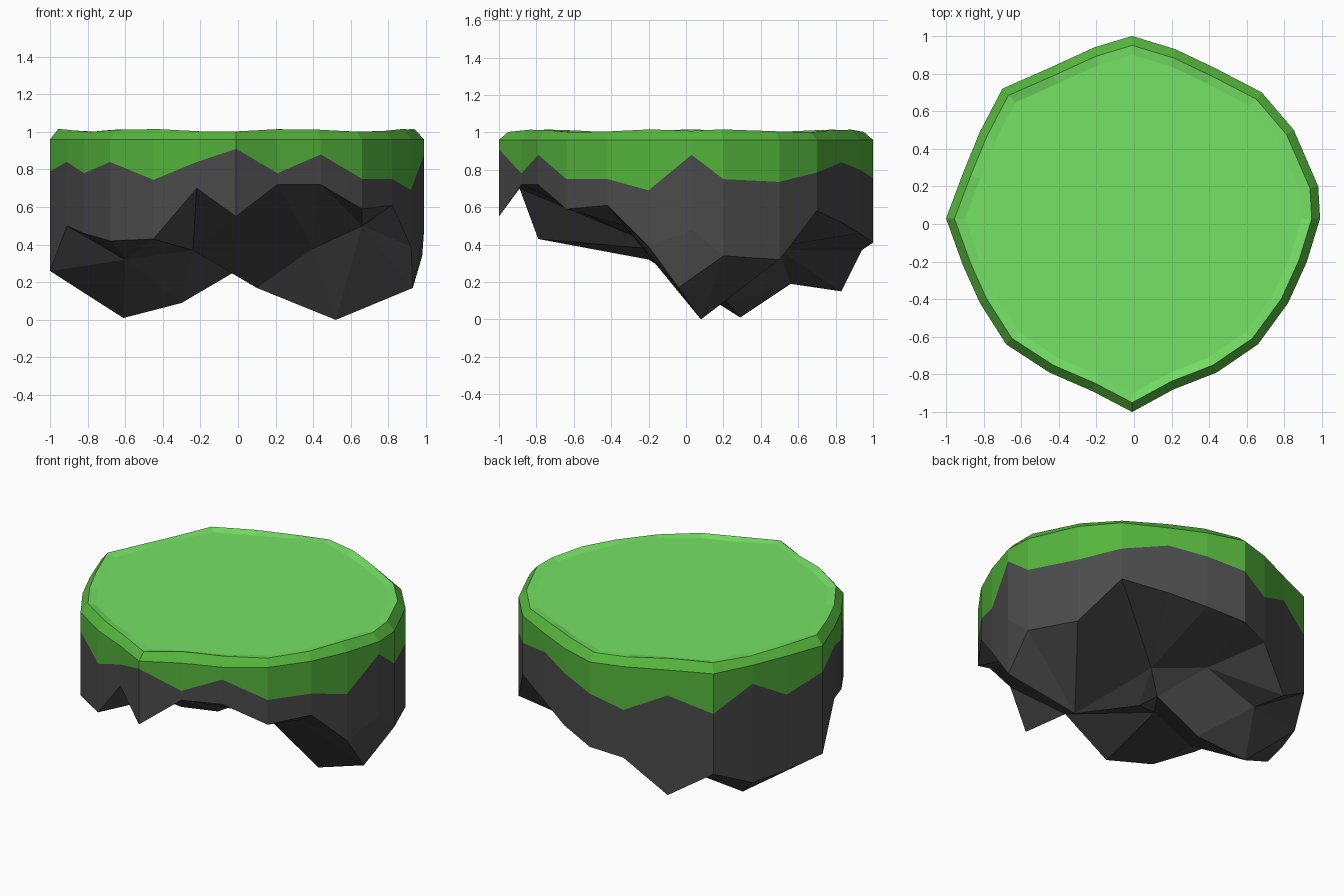
import bpy
import math
from mathutils import Vector
from mathutils.geometry import delaunay_2d_cdt

if "Cube" in bpy.data.objects:
    bpy.data.objects.remove(bpy.data.objects["Cube"])

# Island outline: x, y, lower edge of the grass, lower edge of the rock wall
RIM = [
    (.99, .03, .88, .48), (.98, .20, .75, .34), (.85, .50, .735, .32),
    (.68, .70, .785, .58), (.43, .83, .84, .52), (.22, .93, .80, .46),
    (-.01, 1.0, .755, .41), (-.21, .94, .68, .37), (-.45, .83, .795, .15),
    (-.70, .72, .70, .31), (-.82, .49, .84, .20), (-.91, .27, .71, .22),
    (-1.0, .03, .79, .26), (-.91, -.22, .84, .50), (-.82, -.42, .78, .46),
    (-.68, -.64, .84, .42), (-.45, -.79, .745, .43), (-.22, -.89, .84, .70),
    (-.01, -1.0, .91, .55), (.21, -.88, .78, .72), (.44, -.79, .88, .72),
    (.66, -.64, .75, .59), (.82, -.42, .75, .61), (.92, -.20, .69, .39),
]
# Points on the underside: two hanging spikes and the ledges between them
UNDER = [
    (.52, .08, .0), (.93, -.04, .17), (.10, .17, .17), (-.61, .29, .01),
    (-.30, .22, .09), (-.45, .56, .19), (.12, .30, .36), (-.14, .50, .37),
    (-.24, -.10, .37), (.40, -.14, .38), (.66, -.33, .50), (-.60, -.20, .32),
    (-.01, .20, .26),
]
N = len(RIM)


def material(name, rgb):
    mat = bpy.data.materials.new(name)
    mat.diffuse_color = (*rgb, 1)
    mat.use_nodes = True
    mat.node_tree.nodes["Principled BSDF"].inputs["Base Color"].default_value = mat.diffuse_color
    return mat


def make(name, verts, faces, mat):
    mesh = bpy.data.meshes.new(name)
    mesh.from_pydata(verts, [], faces)
    mesh.materials.append(mat)
    mesh.update()
    obj = bpy.data.objects.new(name, mesh)
    bpy.context.collection.objects.link(obj)
    return obj


def bands(count):
    """Quads joining successive rings, listed from bottom to top."""
    return [(r * N + i, r * N + (i + 1) % N, (r + 1) * N + (i + 1) % N, (r + 1) * N + i)
            for r in range(count) for i in range(N)]


# Grass: jagged skirt with a bevelled rim, and a lighter top surface
skirt = [(x, y, g) for x, y, g, _ in RIM]
edge = [(x, y, .96) for x, y, _, _ in RIM]
rim = [(x * .955, y * .95, 1.008 + .008 * math.sin(i * 1.7)) for i, (x, y, _, _) in enumerate(RIM)]
inner = [(x * .90, y * .90, 1.0) for x, y, _, _ in RIM]
make("grass_skirt", skirt + edge + rim, bands(2), material("grass_side", (.09, .46, .045)))
make("grass_top", rim + inner, bands(1) + [tuple(range(N, 2 * N))],
     material("grass_light", (.18, .76, .13)))

# Rock body: wall below the grass, closed by a faceted underside
low = [(x, y, r) for x, y, _, r in RIM] + UNDER
flat = [Vector(p[:2]) for p in low]
edges = [(i, (i + 1) % N) for i in range(N)]
_, _, tris, origin, _, _ = delaunay_2d_cdt(flat, edges, [], 1, 1e-5)
under = [tuple(origin[i][0] for i in reversed(t)) for t in tris]
top = len(low)
wall = [(i, (i + 1) % N, top + (i + 1) % N, top + i) for i in range(N)]
make("rock_body", low + skirt, under + wall, material("rock", (.07, .07, .07)))
